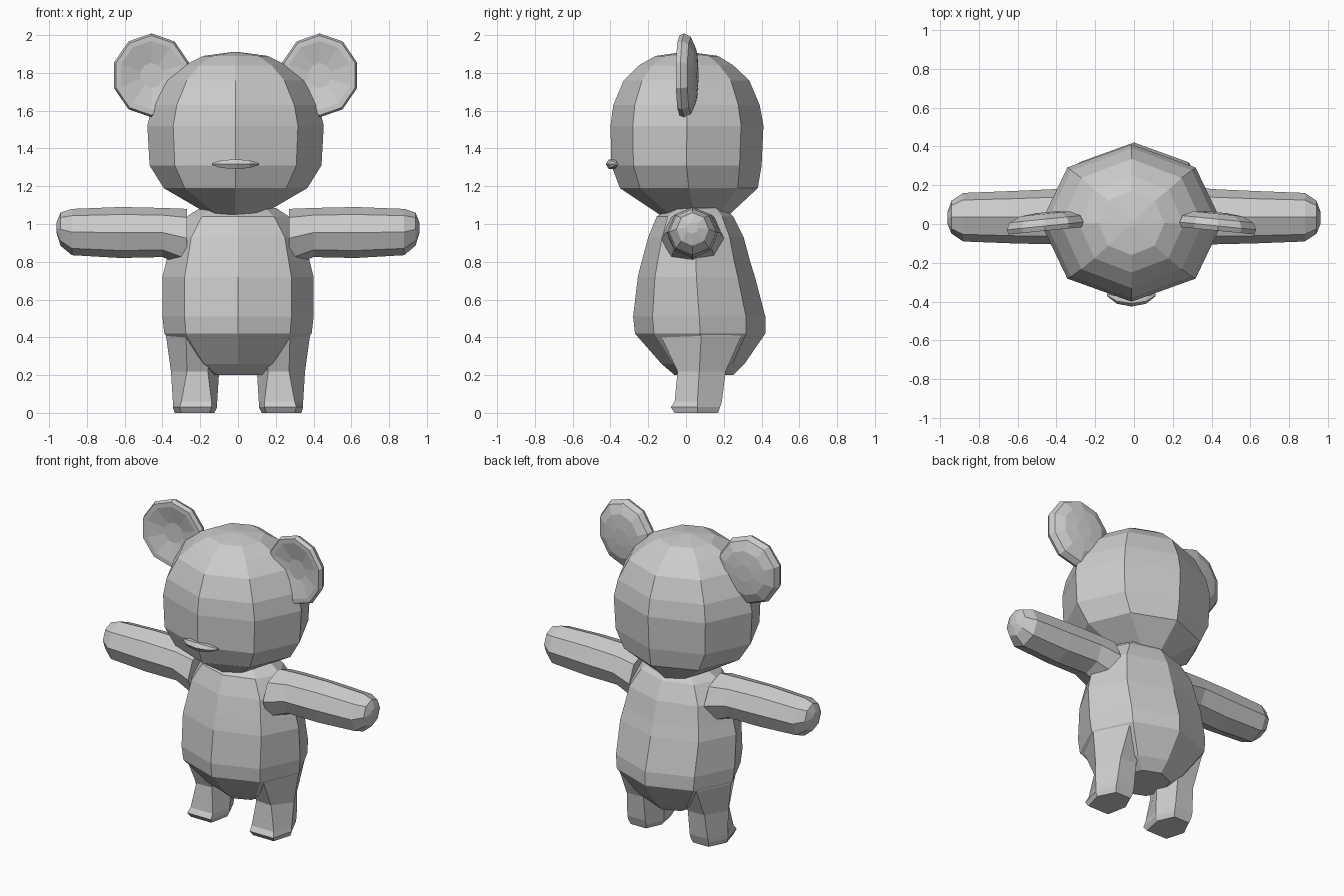
import bpy
import bmesh
from math import cos, sin, pi
from mathutils import Vector

cube = bpy.data.objects.get("Cube")
if cube:
    bpy.data.objects.remove(cube, do_unlink=True)

grey = bpy.data.materials.new("plain grey")
grey.use_nodes = True
COLOUR = (0.6, 0.6, 0.6, 1.0)
grey.diffuse_color = COLOUR
grey.node_tree.nodes["Principled BSDF"].inputs["Base Color"].default_value = COLOUR


def loft(name, rings, location=(0, 0, 0)):
    """Skin a row of equal-length rings with flat faces and cap both ends."""
    bm = bmesh.new()
    rows = [[bm.verts.new(p) for p in ring] for ring in rings]
    n = len(rows[0])
    for a, b in zip(rows, rows[1:]):
        for i in range(n):
            j = (i + 1) % n
            bm.faces.new((a[i], a[j], b[j], b[i]))
    for row in (rows[0], rows[-1]):
        centre = bm.verts.new(sum((v.co for v in row), Vector()) / n)
        for i in range(n):
            bm.faces.new((row[i], row[(i + 1) % n], centre))
    bmesh.ops.recalc_face_normals(bm, faces=bm.faces)
    mesh = bpy.data.meshes.new(name)
    bm.to_mesh(mesh)
    bm.free()
    mesh.materials.append(grey)
    obj = bpy.data.objects.new(name, mesh)
    obj.location = location
    bpy.context.collection.objects.link(obj)
    return obj


def oval(lo_a, hi_a, lo_b, hi_b, n=8):
    """Points of an n-sided oval filling the given box."""
    ca, ra = (lo_a + hi_a) / 2, (hi_a - lo_a) / 2
    cb, rb = (lo_b + hi_b) / 2, (hi_b - lo_b) / 2
    return [(ca + ra * cos(2 * pi * i / n), cb + rb * sin(2 * pi * i / n))
            for i in range(n)]


def upright(name, profile, location=(0, 0, 0)):
    """Stack of eight-sided levels: height, half width, front y, back y."""
    return loft(name, [[(x, y, z) for x, y in oval(-w, w, front, back)]
                       for z, w, front, back in profile], location)


HEAD_X = -0.013

# Head
upright("head", [
    (1.05, 0.14, -0.14, 0.23), (1.19, 0.38, -0.35, 0.38),
    (1.31, 0.455, -0.395, 0.40), (1.52, 0.467, -0.40, 0.41),
    (1.63, 0.44, -0.385, 0.39), (1.76, 0.365, -0.33, 0.335),
    (1.84, 0.27, -0.25, 0.25), (1.89, 0.17, -0.16, 0.17),
    (1.91, 0.02, -0.02, 0.02)], (HEAD_X, 0, 0))

# Torso
upright("torso", [
    (0.20, 0.15, -0.06, 0.25), (0.26, 0.25, -0.13, 0.31),
    (0.42, 0.39, -0.27, 0.42), (0.51, 0.40, -0.28, 0.42),
    (0.72, 0.40, -0.255, 0.365), (0.80, 0.38, -0.235, 0.34),
    (0.93, 0.35, -0.20, 0.305), (1.04, 0.27, -0.155, 0.25),
    (1.085, 0.20, -0.08, 0.20)])

# Mouth: a thin spindle that bends around the face
loft("mouth", [[(x, y, z) for y, z in oval(yc - r, yc + r, 1.317 - r * 0.9, 1.317 + r * 0.9, 6)]
               for x, yc, r in ((-0.125, -0.365, 0.006), (-0.075, -0.385, 0.026),
                                (0, -0.392, 0.033), (0.075, -0.385, 0.026),
                                (0.125, -0.365, 0.006))], (HEAD_X, 0, 0))

# Arm sections: x, low z, high z, front y, back y
ARM = [(0.27, 0.77, 1.08, -0.13, 0.20), (0.40, 0.825, 1.085, -0.105, 0.18),
       (0.62, 0.82, 1.09, -0.10, 0.17), (0.88, 0.835, 1.08, -0.09, 0.16),
       (0.94, 0.885, 1.06, -0.05, 0.12), (0.96, 0.95, 1.01, 0.0, 0.065)]

# Leg sections: z, then front-outer, outer, back-outer, back-inner, inner, front-inner
LEG = [(0.51, (0.27, -0.16), (0.395, 0.08), (0.27, 0.31), (0.1, 0.28), (0.08, 0.08), (0.1, -0.1)),
       (0.40, (0.275, -0.13), (0.38, 0.08), (0.28, 0.29), (0.12, 0.28), (0.08, 0.08), (0.13, -0.1)),
       (0.22, (0.27, -0.045), (0.355, 0.07), (0.28, 0.21), (0.16, 0.21), (0.10, 0.09), (0.16, -0.04)),
       (0.06, (0.30, -0.06), (0.345, 0.06), (0.29, 0.19), (0.16, 0.19), (0.11, 0.07), (0.14, -0.06)),
       (0.03, (0.31, -0.08), (0.345, 0.06), (0.29, 0.18), (0.16, 0.18), (0.11, 0.07), (0.14, -0.08)),
       (0.0, (0.30, -0.06), (0.335, 0.06), (0.28, 0.17), (0.17, 0.17), (0.125, 0.07), (0.15, -0.06))]

# Ear rings from the domed back to the hollow front: scale, y
EAR = [(0.25, 0.06), (0.65, 0.052), (0.92, 0.025), (1.0, -0.01),
       (0.95, -0.035), (0.82, -0.035), (0.3, -0.008)]


def ear_point(scale, y, i):
    a = 2 * pi * (i + 0.5) / 10
    dx, dz = 0.208 * scale * cos(a), 0.222 * scale * sin(a)
    return 0.445 + dx, y - 0.1 * dx, 1.787 + dz


for name, s in (("left", 1), ("right", -1)):
    loft(name + "_arm", [[(s * x, y, z) for y, z in oval(front, back, low, high)]
                         for x, low, high, front, back in ARM])
    loft(name + "_leg", [[(s * x, y, z) for x, y in points] for z, *points in LEG])
    ear = []
    for scale, y in EAR:
        ring = [ear_point(scale, y, i) for i in range(10)]
        ear.append([(s * px, py, pz) for px, py, pz in ring])
    loft(name + "_ear", ear, (HEAD_X, 0, 0))
